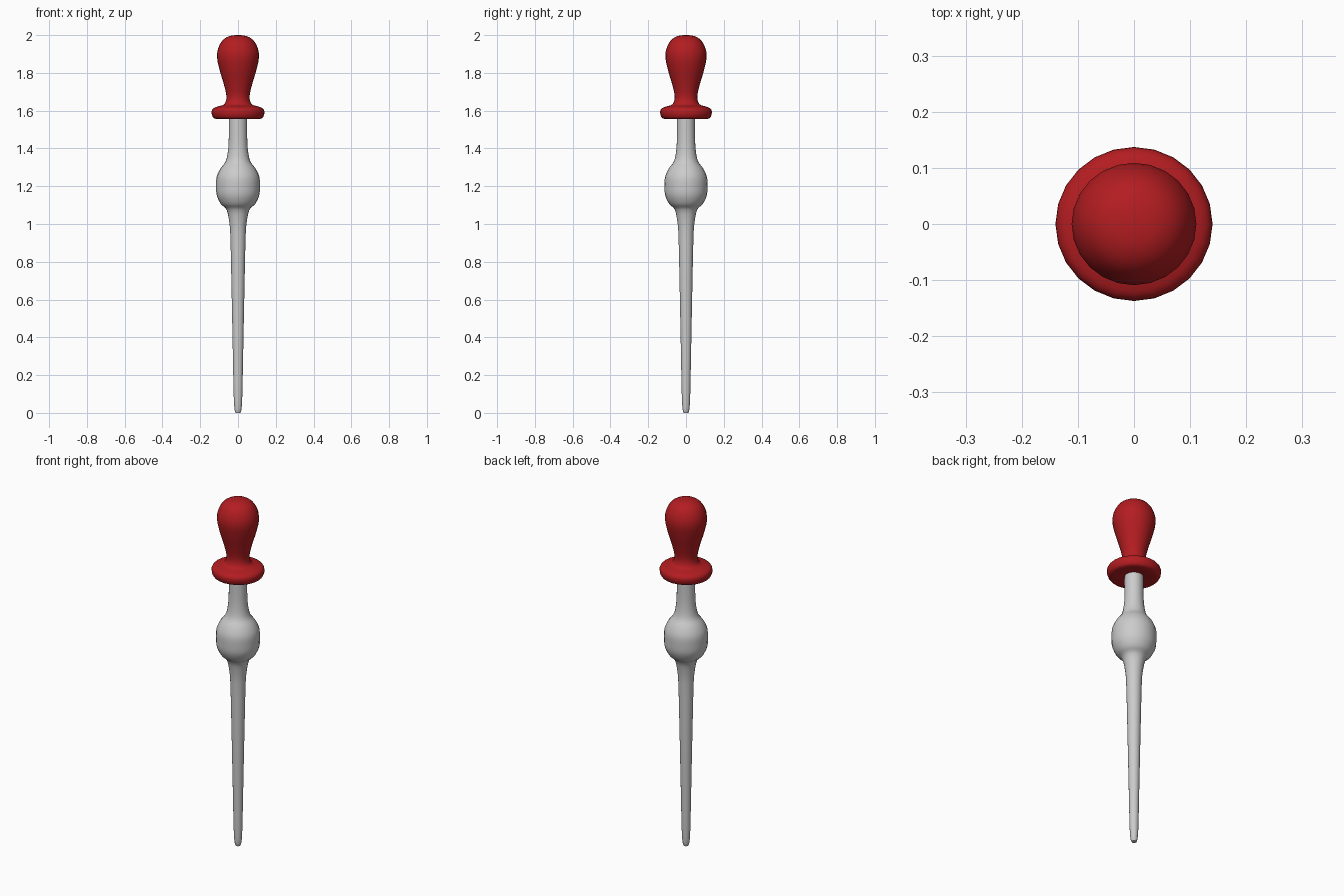
import bpy, bmesh, math

if "Cube" in bpy.data.objects:
    bpy.data.objects.remove(bpy.data.objects["Cube"])

SIDES = 24
Y_SCALE = 0.98


def smooth_profile(pts, steps=3):
    """Catmull-Rom pass through the (radius, height) points."""
    out = []
    for i in range(len(pts) - 1):
        a, b, c, d = pts[max(i - 1, 0)], pts[i], pts[i + 1], pts[min(i + 2, len(pts) - 1)]
        for s in range(steps):
            t = s / steps
            out.append(tuple(
                0.5 * (2 * b[k] + (c[k] - a[k]) * t
                       + (2 * a[k] - 5 * b[k] + 4 * c[k] - d[k]) * t * t
                       + (3 * b[k] - a[k] - 3 * c[k] + d[k]) * t ** 3)
                for k in (0, 1)))
    return out + [pts[-1]]


def lathe(name, pts, color=None):
    bm = bmesh.new()
    rings = []
    for r, z in pts:
        rings.append([bm.verts.new((r * math.cos(2 * math.pi * i / SIDES),
                                    r * math.sin(2 * math.pi * i / SIDES) * Y_SCALE, z))
                      for i in range(SIDES)])
    for lo, hi in zip(rings, rings[1:]):
        for i in range(SIDES):
            j = (i + 1) % SIDES
            bm.faces.new((lo[i], lo[j], hi[j], hi[i]))
    bm.faces.new(rings[0][::-1])
    bm.faces.new(rings[-1])
    mesh = bpy.data.meshes.new(name)
    bm.to_mesh(mesh)
    bm.free()
    obj = bpy.data.objects.new(name, mesh)
    bpy.context.collection.objects.link(obj)
    if color:
        mat = bpy.data.materials.new(name + "_paint")
        mat.diffuse_color = color
        mat.use_nodes = True
        mat.node_tree.nodes["Principled BSDF"].inputs["Base Color"].default_value = mat.diffuse_color
        mesh.materials.append(mat)
    bpy.ops.object.select_all(action='DESELECT')
    obj.select_set(True)
    bpy.context.view_layer.objects.active = obj
    bpy.ops.object.shade_smooth_by_angle(angle=math.radians(50))
    return obj


# Tapered blade, swollen bulb and neck, running up into the handle
lathe("shaft", smooth_profile([
    (0.013, 0.0), (0.019, 0.025), (0.023, 0.10), (0.028, 0.35), (0.035, 0.70),
    (0.040, 0.92), (0.045, 1.00), (0.060, 1.075), (0.090, 1.105), (0.112, 1.15),
    (0.116, 1.20), (0.113, 1.25), (0.092, 1.295), (0.066, 1.33), (0.054, 1.38),
    (0.049, 1.45), (0.048, 1.57)]))

# Red grip with a rounded collar
lathe("handle", smooth_profile([
    (0.044, 1.562), (0.100, 1.556), (0.130, 1.562), (0.140, 1.592), (0.130, 1.613),
    (0.100, 1.624), (0.072, 1.635), (0.061, 1.675), (0.075, 1.74), (0.096, 1.81),
    (0.111, 1.88), (0.105, 1.93), (0.082, 1.972), (0.048, 1.994), (0.012, 2.0)]),
    (0.45, 0.012, 0.015, 1))
